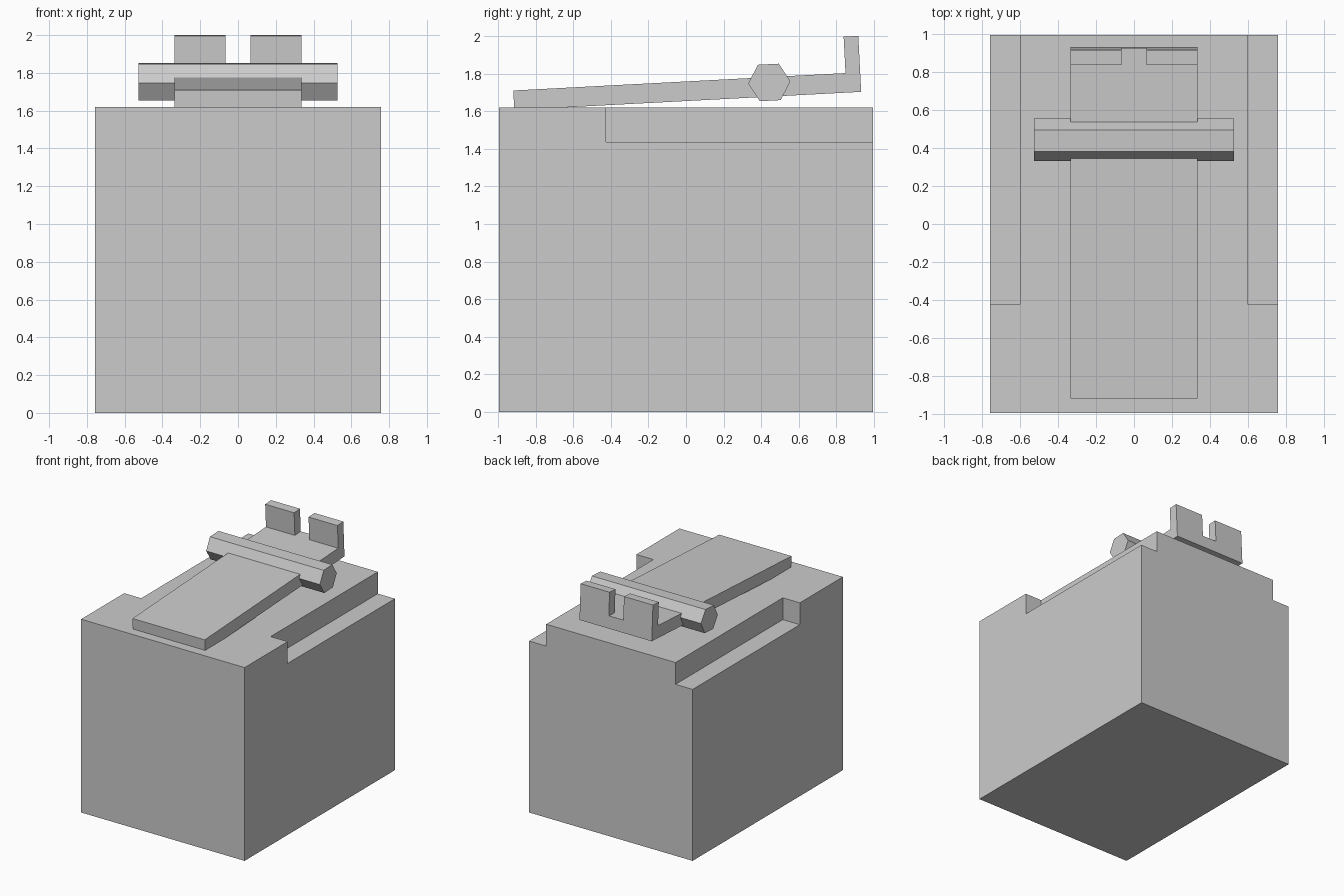
import bpy, bmesh
from math import radians, cos, sin

if "Cube" in bpy.data.objects:
    bpy.data.objects.remove(bpy.data.objects["Cube"])

TILT = radians(3)


def make_object(name, bm):
    bmesh.ops.recalc_face_normals(bm, faces=bm.faces)
    mesh = bpy.data.meshes.new(name)
    bm.to_mesh(mesh)
    bm.free()
    obj = bpy.data.objects.new(name, mesh)
    bpy.context.collection.objects.link(obj)
    return obj


def prism(name, profile, x0, x1):
    """Extrude a (y, z) profile along x."""
    bm = bmesh.new()
    face = bm.faces.new([bm.verts.new((x0, y, z)) for y, z in profile])
    new = bmesh.ops.extrude_face_region(bm, geom=[face])["geom"]
    verts = [v for v in new if isinstance(v, bmesh.types.BMVert)]
    bmesh.ops.translate(bm, verts=verts, vec=(x1 - x0, 0, 0))
    return make_object(name, bm)


def rect(y0, y1, z0, z1):
    return [(y0, z0), (y1, z0), (y1, z1), (y0, z1)]


def raise_faces(bm, faces, height):
    new = bmesh.ops.extrude_face_region(bm, geom=faces)["geom"]
    verts = [g for g in new if isinstance(g, bmesh.types.BMVert)]
    bmesh.ops.translate(bm, verts=verts, vec=(0, 0, height))
    return [g for g in new if isinstance(g, bmesh.types.BMFace)]


# Main block with a stepped rebate along each rear side
body = prism("body", rect(-0.995, 0.995, 0, 1.62), -0.758, 0.758)
for side in (-1, 1):
    cutter = prism("rebate_cutter", rect(-0.425, 1.2, 1.437, 1.8), side * 0.6, side * 0.9)
    cutter.hide_render = True
    mod = body.modifiers.new("rebate", 'BOOLEAN')
    mod.operation, mod.solver, mod.object = 'DIFFERENCE', 'EXACT', cutter
    bpy.context.view_layer.objects.active = body
    bpy.ops.object.modifier_apply(modifier=mod.name)
    bpy.data.objects.remove(cutter)

# Tilted lever plate with two upright sight prongs at the rear end
bm = bmesh.new()
grid = [[bm.verts.new((x, y, 0)) for x in (-0.335, -0.067, 0.067, 0.335)]
        for y in (-1.848, -0.078, 0)]
base = [bm.faces.new((grid[j][i], grid[j][i + 1], grid[j + 1][i + 1], grid[j + 1][i]))
        for j in range(2) for i in range(3)]
top = raise_faces(bm, base, 0.104)
for f in top:
    c = f.calc_center_median()
    f.tag = c.y > -0.078 and abs(c.x) > 0.067
raise_faces(bm, [f for f in top if f.tag], 0.194)
# Remove the swept-under source faces, then close the underside again
inner = [f for f in bm.faces if any(not e.is_manifold and len(e.link_faces) > 2 for e in f.edges)
         and abs(f.calc_center_median().z - 0.104) < 1e-4 and f.tag]
bmesh.ops.delete(bm, geom=inner, context='FACES_ONLY')
bmesh.ops.holes_fill(bm, edges=[e for e in bm.edges if e.is_boundary], sides=0)
bmesh.ops.recalc_face_normals(bm, faces=bm.faces)
bmesh.ops.dissolve_limit(bm, angle_limit=radians(1), verts=bm.verts, edges=bm.edges)
lever = make_object("lever_plate", bm)
lever.location = (0, 0.932, 1.703)
lever.rotation_euler = (TILT, 0, 0)

# Hexagonal pivot bar across the lever
hexagon = [(0.443 + 0.112 * cos(radians(60 * k) + TILT),
            1.753 + 0.112 * sin(radians(60 * k) + TILT)) for k in range(6)]
prism("pivot_bar", hexagon, -0.527, 0.527)
